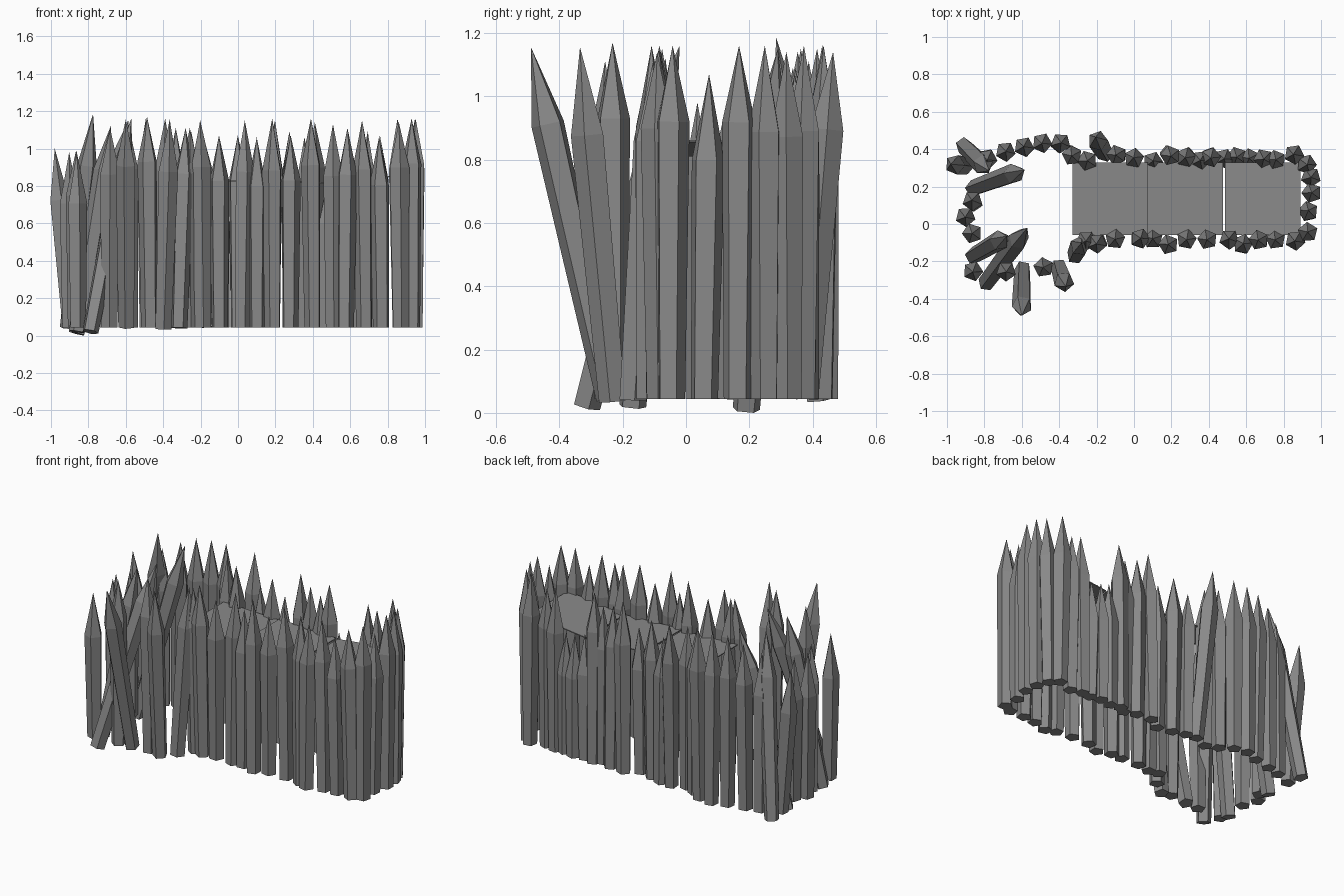
import bpy, bmesh, math, random
from mathutils import Vector, Matrix

random.seed(7)

grey = bpy.data.materials.new("weathered grey wood")
grey.diffuse_color = (0.25, 0.25, 0.25, 1)


def finish(bm, name):
    bmesh.ops.recalc_face_normals(bm, faces=bm.faces[:])
    mesh = bpy.data.meshes.new(name)
    bm.to_mesh(mesh)
    bm.free()
    mesh.materials.append(grey)
    ob = bpy.data.objects.new(name, mesh)
    bpy.context.collection.objects.link(ob)
    return ob


def stake(name, foot, tip, r=0.055, sides=5):
    """Five-sided post, slightly wider at the shoulder, with a pointed top."""
    foot, tip = Vector(foot), Vector(tip)
    length = (tip - foot).length
    shoulder = length - random.uniform(0.24, 0.28)
    bm = bmesh.new()
    turn = random.uniform(0, math.tau)
    rings = []
    for z, rad in ((0, r * 0.82), (shoulder, r)):
        rings.append([bm.verts.new((rad * math.cos(turn + math.tau * i / sides),
                                    rad * math.sin(turn + math.tau * i / sides), z))
                      for i in range(sides)])
    top = bm.verts.new((0, 0, length))
    bm.faces.new(rings[0][::-1])
    for i in range(sides):
        j = (i + 1) % sides
        bm.faces.new((rings[0][i], rings[0][j], rings[1][j], rings[1][i]))
        bm.faces.new((rings[1][i], rings[1][j], top))
    # tilt about the foot along the leaning direction
    rot = Vector((0, 0, 1)).rotation_difference(tip - foot).to_matrix().to_4x4()
    bm.transform(Matrix.Translation(foot) @ rot)
    return finish(bm, name)


def row(name, places):
    """Nearly upright stakes: x, y and tip height."""
    for x, y, h in places:
        dx, dy = random.uniform(-0.008, 0.008), random.uniform(-0.008, 0.008)
        stake(name, (x - dx, y - dy, 0.063), (x + dx, y + dy, h + 0.03))


# long back wall, with a few sunken stakes
row("back_wall_stake", [
    (-0.33, 0.37, 1.10), (-0.25, 0.34, 1.08), (-0.09, 0.37, 0.98), (0.00, 0.35, 1.06),
    (0.10, 0.33, 0.98), (0.19, 0.37, 1.14), (0.28, 0.36, 1.08), (0.36, 0.34, 1.05),
    (0.41, 0.36, 1.13), (0.48, 0.35, 0.84), (0.55, 0.36, 0.82), (0.62, 0.35, 0.81),
    (0.69, 0.35, 1.08), (0.76, 0.34, 1.06), (0.86, 0.37, 1.15), (0.92, 0.32, 1.13)])

# right end wall
row("end_wall_stake", [
    (0.945, 0.25, 1.15), (0.95, 0.165, 1.15), (0.93, 0.065, 1.06),
    (0.93, -0.045, 1.15), (0.865, -0.085, 1.13)])

# long front wall
row("front_wall_stake", [
    (0.76, -0.08, 1.05), (0.67, -0.085, 1.14), (0.58, -0.11, 1.10), (0.51, -0.085, 1.12),
    (0.395, -0.08, 1.15), (0.28, -0.08, 1.06), (0.185, -0.11, 1.15), (0.10, -0.08, 1.05),
    (0.03, -0.08, 1.14), (-0.10, -0.08, 1.06), (-0.195, -0.10, 1.14), (-0.255, -0.085, 1.10)])

# ruined ring at the left
row("ring_stake", [
    (-0.48, -0.23, 1.16), (-0.685, -0.25, 1.10), (-0.86, -0.25, 0.97),
    (-0.865, -0.05, 0.98), (-0.90, 0.04, 0.97), (-0.86, 0.12, 0.96),
    (-0.785, 0.35, 1.05), (-0.69, 0.385, 1.10), (-0.585, 0.41, 1.14),
    (-0.49, 0.435, 1.15), (-0.395, 0.43, 1.15)])

# leaning stakes: foot then tip
for foot, tip in [
    ((-0.595, -0.24, 0.065), (-0.60, -0.49, 1.175)),
    ((-0.79, -0.315, 0.04), (-0.57, -0.02, 1.18)),
    ((-0.86, -0.17, 0.04), (-0.68, -0.065, 1.14)),
    ((-0.86, 0.19, 0.03), (-0.585, 0.29, 1.17)),
    ((-0.91, 0.42, 0.06), (-0.775, 0.285, 1.205)),
    ((-0.90, 0.31, 0.07), (-0.98, 0.32, 1.02)),
    ((-0.40, -0.23, 0.055), (-0.365, -0.335, 1.175)),
    ((-0.315, -0.17, 0.06), (-0.28, -0.10, 1.13)),
    ((-0.155, 0.375, 0.065), (-0.205, 0.465, 1.16)),
]:
    stake("leaning_stake", foot, tip)

# three thin, slightly sloping walkway panels
for x0, x1, z0, z1 in [(-0.33, 0.07, 0.86, 0.845), (0.07, 0.475, 0.855, 0.838),
                       (0.487, 0.89, 0.835, 0.882)]:
    bm = bmesh.new()
    bmesh.ops.create_cube(bm, size=1)
    for v in bm.verts:
        right, back, top = v.co.x > 0, v.co.y > 0, v.co.z > 0
        v.co = (x1 if right else x0, 0.33 if back else -0.06,
                (z1 if right else z0) - (0 if top else 0.006))
    finish(bm, "walkway_panel")

# stand the model on the ground
bpy.context.view_layer.update()
obs = list(bpy.context.collection.objects)
low = min((o.matrix_world @ v.co).z for o in obs for v in o.data.vertices)
for o in obs:
    o.location.z -= low
